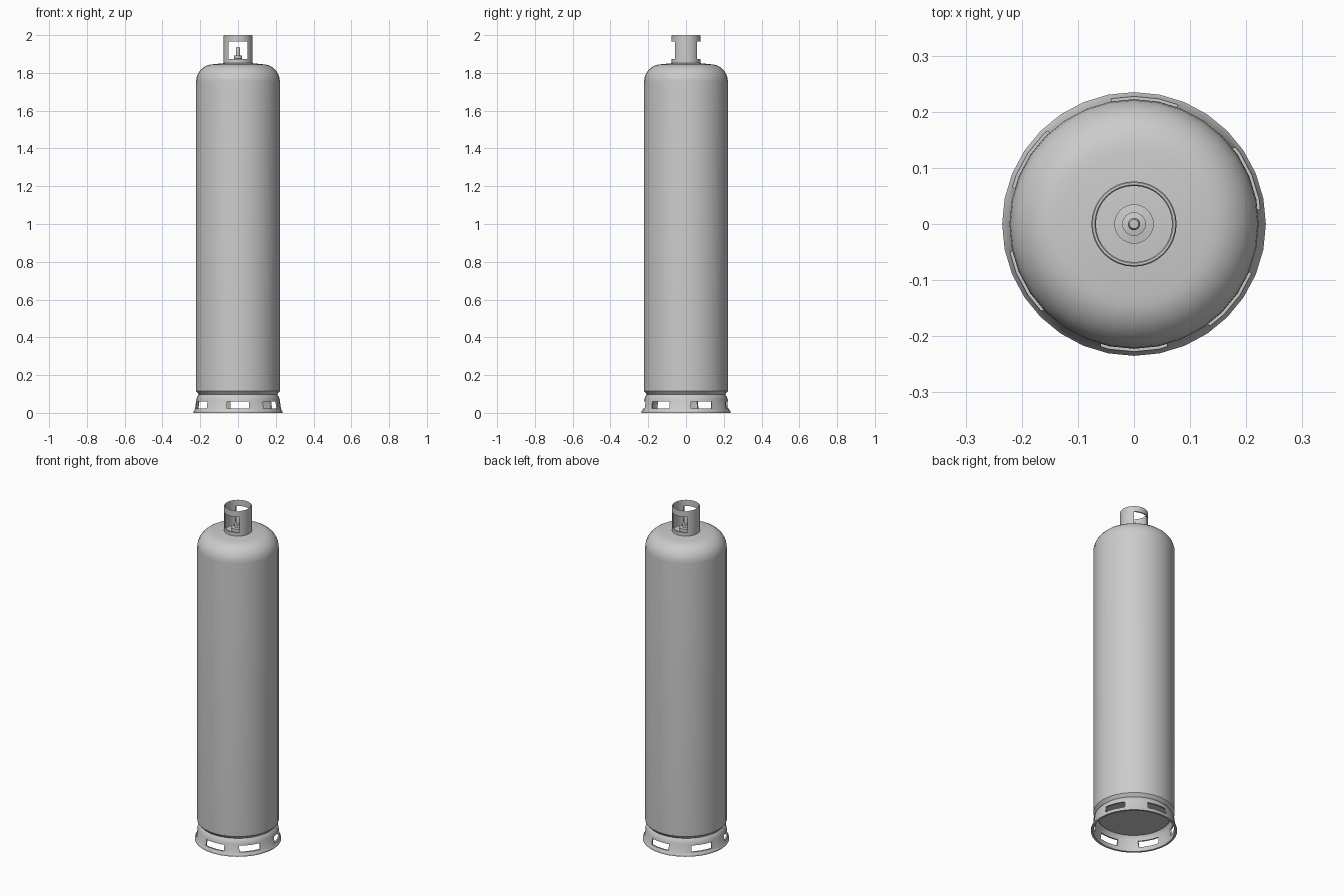
import bpy, bmesh, math
from mathutils import Matrix

if "Cube" in bpy.data.objects:
    bpy.data.objects.remove(bpy.data.objects["Cube"])

SIDES = 32


def lathe(name, profile, closed=False, angle=30):
    """Revolve (radius, height) points about z; closed joins the last point to the first."""
    bm = bmesh.new()
    rings = []
    for r, z in profile:
        if r == 0:
            rings.append([bm.verts.new((0, 0, z))] * SIDES)
        else:
            rings.append([bm.verts.new((r * math.cos(2 * math.pi * i / SIDES),
                                        r * math.sin(2 * math.pi * i / SIDES), z))
                          for i in range(SIDES)])
    pairs = list(zip(rings, rings[1:])) + ([(rings[-1], rings[0])] if closed else [])
    for a, b in pairs:
        for i in range(SIDES):
            j = (i + 1) % SIDES
            bm.faces.new(list(dict.fromkeys((a[i], a[j], b[j], b[i]))))
    bmesh.ops.recalc_face_normals(bm, faces=bm.faces)
    me = bpy.data.meshes.new(name)
    bm.to_mesh(me)
    bm.free()
    ob = bpy.data.objects.new(name, me)
    bpy.context.collection.objects.link(ob)
    bpy.ops.object.select_all(action='DESELECT')
    ob.select_set(True)
    bpy.context.view_layer.objects.active = ob
    bpy.ops.object.shade_smooth_by_angle(angle=math.radians(angle))
    return ob


def cut_boxes(target, name, angles, radius, size, z):
    """Cut box-shaped windows through a ring at the given angles."""
    bm = bmesh.new()
    for a in angles:
        m = (Matrix.Rotation(math.radians(a), 4, 'Z')
             @ Matrix.Translation((radius, 0, z))
             @ Matrix.Diagonal((*size, 1)))
        bmesh.ops.create_cube(bm, size=1, matrix=m)
    me = bpy.data.meshes.new(name)
    bm.to_mesh(me)
    bm.free()
    cutter = bpy.data.objects.new(name, me)
    bpy.context.collection.objects.link(cutter)
    cutter.hide_render = True
    cutter.display_type = 'WIRE'
    mod = target.modifiers.new("windows", 'BOOLEAN')
    mod.operation = 'DIFFERENCE'
    mod.solver = 'EXACT'
    mod.object = cutter
    bpy.context.view_layer.objects.active = target
    bpy.ops.object.modifier_apply(modifier=mod.name)
    bpy.data.objects.remove(cutter)


# Tank: flat-bottomed cylinder with rounded shoulders
shoulder = [(0.13 + 0.092 * math.cos(t), 1.753 + 0.093 * math.sin(t))
            for t in [math.pi / 2 * k / 8 for k in range(9)]]
lathe("tank", [(0, 0.085), (0.195, 0.085), (0.205, 0.095), (0.222, 0.115)]
      + shoulder + [(0.07, 1.852), (0, 1.854)])

# Flared foot ring with slots
foot = lathe("foot_ring", [(0.235, 0), (0.235, 0.008), (0.228, 0.02), (0.221, 0.07),
                           (0.215, 0.088), (0.207, 0.097), (0.199, 0.093), (0.207, 0.082),
                           (0.213, 0.068), (0.220, 0.018), (0.223, 0)], closed=True)
cut_boxes(foot, "slot_cutter", [-90, -38, 22, 85, 148, 208], 0.22, (0.08, 0.118, 0.036), 0.042)

# Valve guard collar, open front and back
guard = lathe("valve_guard", [(0.076, 1.845), (0.076, 1.997), (0.074, 2.0),
                              (0.070, 2.0), (0.068, 1.997), (0.068, 1.845)], closed=True)
cut_boxes(guard, "window_cutter", [-90, 90], 0.075, (0.08, 0.098, 0.093), 1.919)

# Valve: stepped base and stem
lathe("valve", [(0, 1.845), (0.035, 1.845), (0.035, 1.873), (0.021, 1.875), (0.021, 1.891),
                (0.011, 1.893), (0.011, 1.93), (0.008, 1.936), (0, 1.936)])
